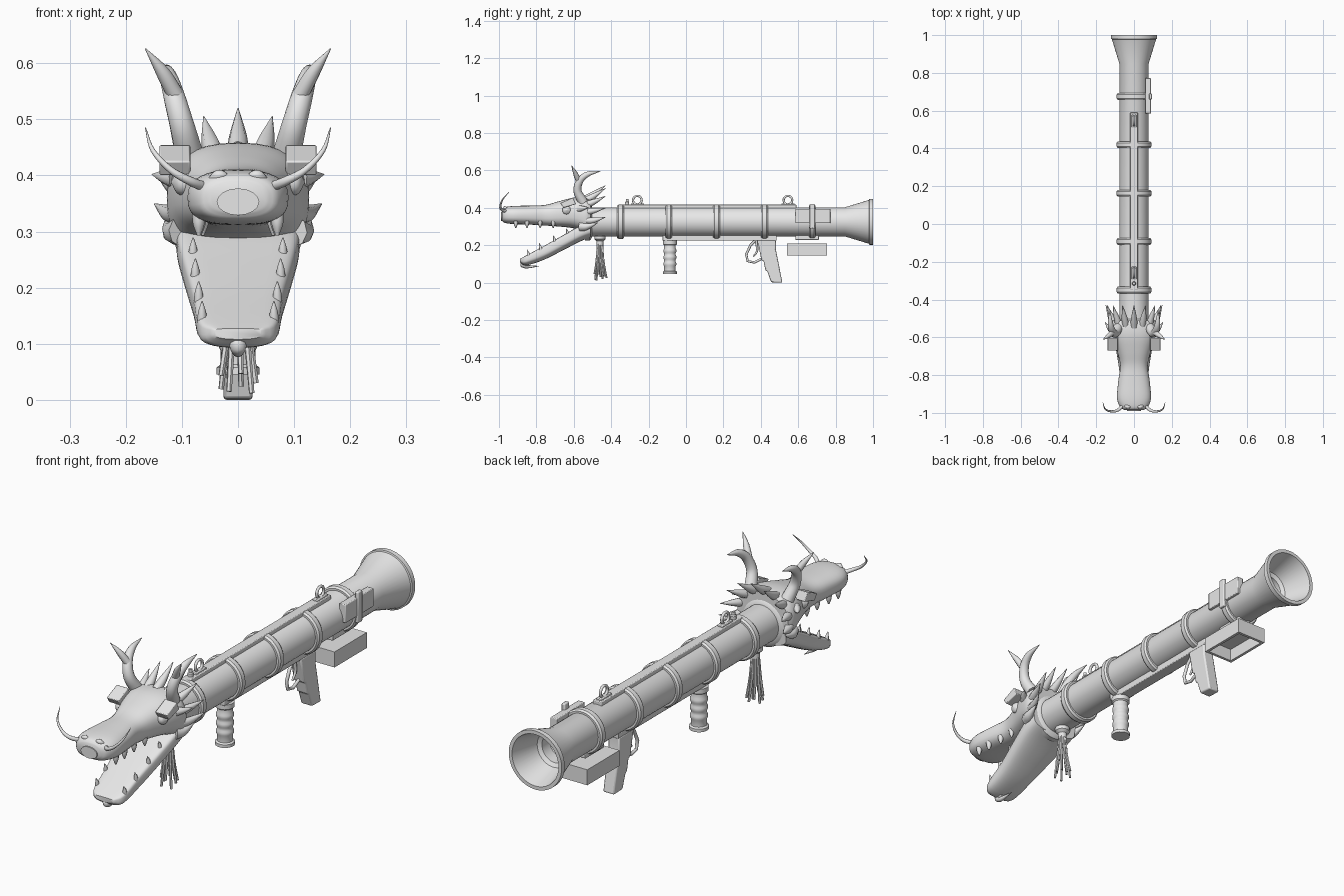
import bpy, bmesh, math
from mathutils import Vector

GREY = bpy.data.materials.new("plain grey")
GREY.diffuse_color = (0.8, 0.8, 0.8, 1)
AXIS_Z = 0.325          # height of the barrel axis


def finish(name, bm, angle=35):
    bmesh.ops.recalc_face_normals(bm, faces=bm.faces)
    me = bpy.data.meshes.new(name)
    bm.to_mesh(me)
    bm.free()
    me.materials.append(GREY)
    me.shade_smooth()
    me.set_sharp_from_angle(angle=math.radians(angle))
    ob = bpy.data.objects.new(name, me)
    bpy.context.collection.objects.link(ob)
    return ob


def loft(name, rings, closed=False, angle=35):
    bm = bmesh.new()
    vs = [[bm.verts.new(p) for p in r] for r in rings]
    n = len(vs[0])
    pairs = list(zip(vs, vs[1:])) + ([(vs[-1], vs[0])] if closed else [])
    for a, b in pairs:
        for i in range(n):
            bm.faces.new((a[i], a[(i + 1) % n], b[(i + 1) % n], b[i]))
    if not closed:
        bm.faces.new(vs[0])
        bm.faces.new(vs[-1])
    return finish(name, bm, angle)


def lathe(name, profile, closed=False, n=40, axis='Y', at=(0, 0, AXIS_Z)):
    """Turn (radius, position) pairs about the Y or Z axis."""
    rings = []
    for r, t in profile:
        ring = []
        for i in range(n):
            c, s = math.cos(2 * math.pi * i / n), math.sin(2 * math.pi * i / n)
            p = Vector((r * c, t, r * s)) if axis == 'Y' else Vector((r * c, r * s, t))
            ring.append(p + Vector(at))
        rings.append(ring)
    return loft(name, rings, closed)


def spline(pts, steps):
    """Catmull-Rom through points of any dimension."""
    pts = [Vector(p) for p in pts]
    pts = [2 * pts[0] - pts[1]] + pts + [2 * pts[-1] - pts[-2]]
    out = []
    for i in range(1, len(pts) - 2):
        a, b, c, d = pts[i - 1:i + 3]
        for k in range(steps):
            t = k / steps
            out.append(0.5 * (2 * b + (c - a) * t + (2 * a - 5 * b + 4 * c - d) * t * t
                              + (3 * b - a - 3 * c + d) * t ** 3))
    return out + [pts[-2]]


def sweep(name, pts, n=10, steps=5, closed=False):
    """Round tube through (x, y, z, radius) points."""
    path = spline(pts, steps) if steps else [Vector(p) for p in pts]
    pos = [p.to_3d() for p in path]
    rings, m = [], len(pos)
    side = None
    for i, p in enumerate(pos):
        if closed:
            t = (pos[(i + 1) % m] - pos[i - 1]).normalized()
        else:
            t = (pos[min(i + 1, m - 1)] - pos[max(i - 1, 0)]).normalized()
        side = t.orthogonal() if side is None else side - t * side.dot(t)
        side.normalize()
        up = t.cross(side)
        r = max(path[i][3], 0.0008)
        rings.append([p + r * (side * math.cos(2 * math.pi * k / n) + up * math.sin(2 * math.pi * k / n))
                      for k in range(n)])
    return loft(name, rings, closed, 50)


def prism(name, outline, x0, x1, bevel=0.0):
    """Extrude a (y, z) outline across x."""
    ob = loft(name, [[(x, y, z) for y, z in outline] for x in (x0, x1)])
    if bevel:
        b = ob.modifiers.new("soft edges", 'BEVEL')
        b.width, b.segments = bevel, 2
    return ob


def box(name, x0, x1, y0, y1, z0, z1, bevel=0.0):
    return prism(name, [(y0, z0), (y1, z0), (y1, z1), (y0, z1)], x0, x1, bevel)


def sections(name, table, e_top, e_bot, n=32):
    """Loft superellipse sections from (y, half width, top, bottom) rows."""
    rings = []
    for y, w, zt, zb in spline(table, 4):
        zm, h, ring = (zt + zb) / 2, (zt - zb) / 2, []
        for i in range(n):
            a = 2 * math.pi * i / n
            c, s = math.cos(a), math.sin(a)
            e = 2 / (e_top if s > 0 else e_bot)
            ring.append((w * math.copysign(abs(c) ** e, c), y, zm + h * math.copysign(abs(s) ** e, s)))
        rings.append(ring)
    return loft(name, rings, angle=50)


# Barrel with flared, hollow rear bell
lathe("barrel", [(0.06, -0.53), (0.078, -0.53), (0.078, 0.85), (0.117, 0.978), (0.123, 0.98), (0.123, 1.0),
                 (0.108, 1.0), (0.075, 0.88), (0.06, 0.87), (0.06, 0.82), (0.045, 0.81), (0.045, 0.76)])
lathe("bell_pin", [(0.005, 0.75), (0.005, 0.775)], n=10)
for y in (-0.35, -0.092, 0.163, 0.42, 0.675):
    lathe("barrel_band", [(0.07, y - 0.018), (0.086, y - 0.018), (0.092, y - 0.01),
                          (0.092, y + 0.01), (0.086, y + 0.018), (0.07, y + 0.018)])
lathe("neck_collar", [(0.07, -0.545), (0.1, -0.54), (0.1, -0.515), (0.088, -0.505), (0.07, -0.5)])

# Top rail, sling rings and sight post
box("top_rail", -0.02, 0.02, -0.35, 0.59, 0.39, 0.417, 0.003)
for y in (-0.26, 0.545):
    box("ring_mount", -0.012, 0.012, y - 0.035, y + 0.035, 0.41, 0.424, 0.003)
    sweep("sling_ring", [(0, y + 0.023 * math.cos(k * math.pi / 12), 0.441 + 0.023 * math.sin(k * math.pi / 12), 0.006)
                         for k in range(24)], steps=0, closed=True)
lathe("sight_post", [(0.011, 0.4), (0.011, 0.43), (0.007, 0.435), (0.007, 0.447)], n=12, axis='Z', at=(0, -0.315, 0))

# Side plate and shoulder rest
box("side_plate", 0.06, 0.09, 0.585, 0.772, 0.318, 0.395, 0.003)
box("side_plate_strap", 0.08, 0.096, 0.66, 0.69, 0.29, 0.42, 0.004)
box("rest_mount", -0.03, 0.03, 0.585, 0.71, 0.228, 0.26, 0.003)
box("shoulder_rest_top", -0.07, 0.07, 0.54, 0.755, 0.198, 0.21)
for s in (-1, 1):
    box("shoulder_rest_side", s * 0.058, s * 0.07, 0.54, 0.755, 0.145, 0.2)
for y in (0.54, 0.743):
    box("shoulder_rest_end", -0.07, 0.07, y, y + 0.012, 0.145, 0.2)

# Lower rail, ribbed front grip, trigger grip and guard
box("lower_rail", -0.025, 0.025, -0.125, 0.485, 0.224, 0.262, 0.003)
grip = [(0.037, 0.225), (0.037, 0.205), (0.031, 0.2)]
for z in (0.17, 0.135, 0.1):
    grip += [(0.031, z + 0.012), (0.034, z + 0.006), (0.034, z - 0.006), (0.031, z - 0.012)]
grip += [(0.031, 0.063), (0.038, 0.058), (0.038, 0.045)]
lathe("front_grip", grip, n=24, axis='Z', at=(0, -0.086, 0))
prism("trigger_grip", [(0.38, 0.228), (0.48, 0.228), (0.48, 0.18), (0.492, 0.12), (0.515, 0.0), (0.455, 0.002),
                       (0.435, 0.06), (0.425, 0.065), (0.415, 0.115), (0.403, 0.12), (0.39, 0.185)],
      -0.026, 0.026, 0.006)
guard = [(0.37, 0.225), (0.345, 0.2), (0.322, 0.15), (0.33, 0.115), (0.365, 0.108), (0.41, 0.13)]
sweep("trigger_guard", [(0, y, z, 0.007) for y, z in guard], n=8, steps=0)
sweep("trigger", [(0, 0.375, 0.225, 0.007), (0, 0.38, 0.17, 0.006), (0, 0.36, 0.14, 0.004)], n=8)

# Tassel under the neck
lathe("tassel_cap", [(0.012, 0.26), (0.03, 0.248), (0.03, 0.232), (0.018, 0.222), (0.018, 0.2)],
      n=16, axis='Z', at=(0, -0.46, 0))
for k in range(9):
    a = 2 * math.pi * k / 9
    c, s = math.cos(a), math.sin(a)
    sweep("tassel_strand", [(0.011 * c, -0.46 + 0.011 * s, 0.22, 0.006),
                            (0.02 * c, -0.46 + 0.018 * s, 0.12, 0.006),
                            (0.032 * c, -0.457 + 0.033 * s, 0.03 + 0.02 * math.sin(3 * k), 0.005)], n=6, steps=3)

# Head: upper skull and snout, lower jaw
sections("upper_head", [(-0.985, 0.05, 0.39, 0.335), (-0.97, 0.073, 0.403, 0.32), (-0.92, 0.09, 0.41, 0.313),
                        (-0.83, 0.083, 0.412, 0.31), (-0.75, 0.073, 0.416, 0.305), (-0.68, 0.088, 0.435, 0.3),
                        (-0.6, 0.115, 0.455, 0.29), (-0.54, 0.127, 0.458, 0.265), (-0.51, 0.118, 0.45, 0.25)], 2.4, 2.8)
sections("lower_jaw", [(-0.888, 0.042, 0.127, 0.108), (-0.855, 0.07, 0.145, 0.093), (-0.76, 0.08, 0.196, 0.122),
                       (-0.66, 0.096, 0.252, 0.172), (-0.57, 0.109, 0.302, 0.218), (-0.51, 0.108, 0.32, 0.243)], 6, 2.5)
loft("nose_pad", [[(0.038 * math.cos(k * math.pi / 8), y, 0.353 + 0.024 * math.sin(k * math.pi / 8))
                   for k in range(16)] for y in (-0.97, -0.99)])
sweep("chin_barb", [(0, -0.84, 0.105, 0.018), (0, -0.872, 0.098, 0.016), (0, -0.85, 0.086, 0.01), (0, -0.785, 0.088, 0.001)])

# Crown of spikes around the back of the head
for k in range(9):
    a = math.radians(90 + (k - 4) * 24)
    c, s = math.cos(a), math.sin(a)
    sweep("crown_spike", [(0.105 * c, -0.545, 0.345 + 0.1 * s, 0.018),
                          (0.122 * c, -0.5, 0.345 + 0.125 * s, 0.016),
                          (0.15 * c, -0.43, 0.345 + 0.175 * s if s > 0 else 0.36 + 0.1 * s, 0.001)], n=8)

# Mirrored head details
for s in (-1, 1):
    sweep("horn", [(s * 0.085, -0.55, 0.43, 0.026), (s * 0.1, -0.58, 0.49, 0.022), (s * 0.115, -0.567, 0.545, 0.019),
                   (s * 0.125, -0.525, 0.58, 0.014), (s * 0.128, -0.455, 0.597, 0.001)], n=14)
    sweep("horn_branch", [(s * 0.112, -0.575, 0.545, 0.015), (s * 0.135, -0.592, 0.585, 0.012),
                          (s * 0.165, -0.612, 0.626, 0.001)])
    sweep("whisker", [(s * 0.055, -0.955, 0.378, 0.009), (s * 0.085, -0.985, 0.39, 0.008), (s * 0.12, -0.992, 0.41, 0.006),
                      (s * 0.152, -0.98, 0.445, 0.004), (s * 0.165, -0.945, 0.485, 0.001)])
    sweep("nostril_ridge", [(s * 0.015, -0.965, 0.395, 0.004), (s * 0.035, -0.968, 0.4, 0.01),
                            (s * 0.055, -0.955, 0.385, 0.004)], n=8)
    prism("brow", [(-0.672, 0.425), (-0.605, 0.455), (-0.588, 0.42), (-0.655, 0.4)], s * 0.085, s * 0.14, 0.003)
    sweep("eye", [(s * 0.085, -0.638, 0.388, 0.024), (s * 0.107, -0.638, 0.388, 0.021),
                  (s * 0.119, -0.638, 0.388, 0.001)], n=16)
    sweep("cheek_spike", [(s * 0.11, -0.57, 0.395, 0.02), (s * 0.132, -0.55, 0.398, 0.012), (s * 0.153, -0.52, 0.402, 0.001)], n=8)
    sweep("cheek_fin", [(s * 0.1, -0.56, 0.3, 0.028), (s * 0.118, -0.53, 0.3, 0.018), (s * 0.13, -0.47, 0.32, 0.001)], n=8)
    for y, x in ((-0.91, 0.07), (-0.85, 0.068), (-0.78, 0.063), (-0.71, 0.064)):
        sweep("upper_tooth", [(s * x, y, 0.33, 0.012), (s * x, y, 0.312, 0.01), (s * x, y, 0.293, 0.003)], n=8)
    for y, x in ((-0.84, 0.064), (-0.775, 0.07), (-0.7, 0.076), (-0.63, 0.08)):
        z = 0.152 + (y + 0.84) * 0.54
        sweep("lower_tooth", [(s * x, y, z - 0.015, 0.009), (s * x, y - 0.004, z + 0.005, 0.007),
                              (s * x, y - 0.01, z + 0.024, 0.001)], n=8)
